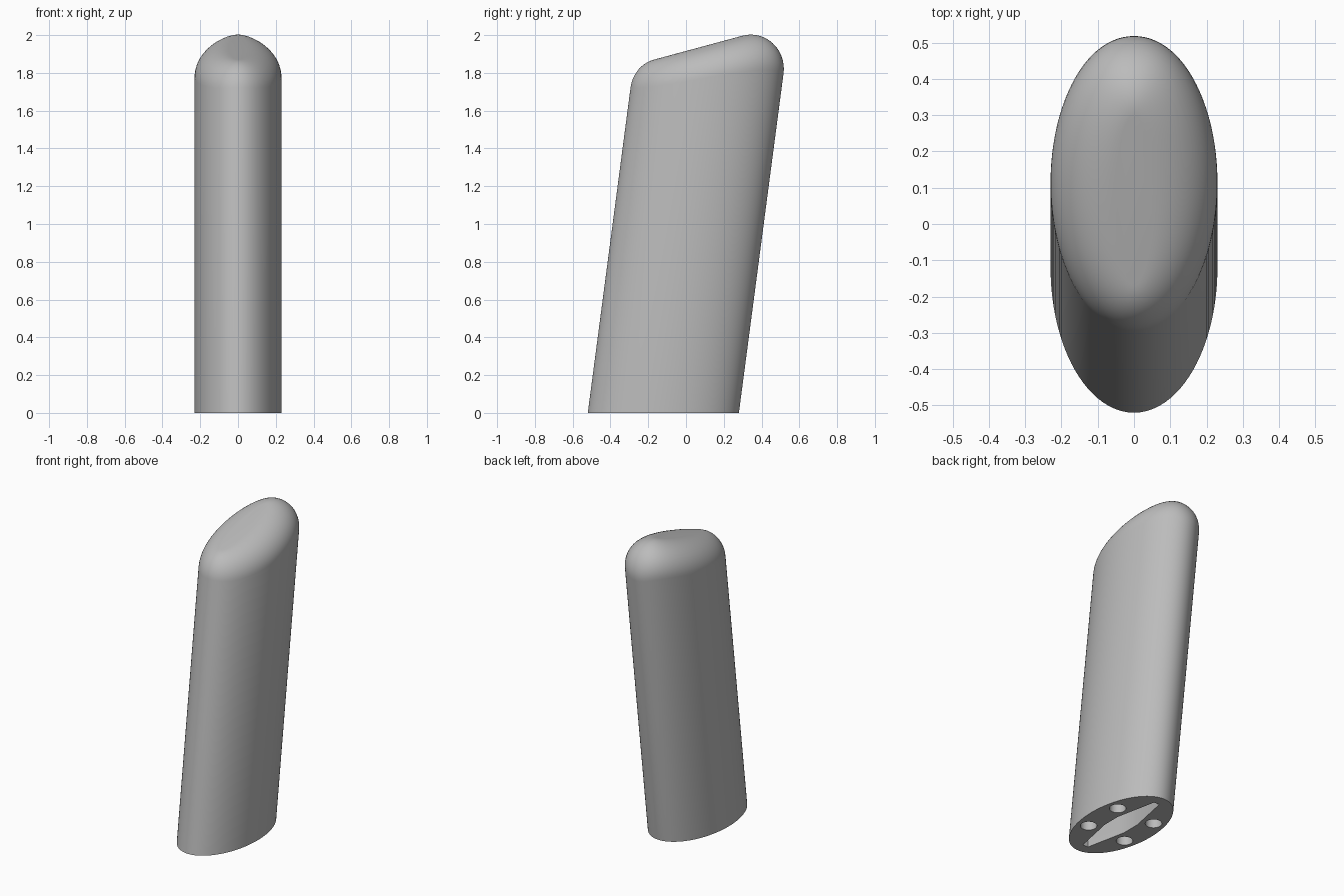
import bpy, bmesh, math
from mathutils import Vector

if "Cube" in bpy.data.objects:
    bpy.data.objects.remove(bpy.data.objects["Cube"])

SIDES, STEPS = 96, 14
RX, RY = 0.23, 0.40          # half axes of the oval section
BASE_Y, LEAN = -0.12, 0.1315  # section centre at the floor, lean per unit height
CAP_Z, SLOPE = 1.916, 0.27   # slanted top plane
FILLET = 0.18

grey = bpy.data.materials.new("grey")
grey.use_nodes = True
colour = (0.5, 0.5, 0.5, 1)
grey.diffuse_color = colour
grey.node_tree.nodes["Principled BSDF"].inputs["Base Color"].default_value = colour


def mesh_object(name, bm):
    bmesh.ops.recalc_face_normals(bm, faces=bm.faces)
    mesh = bpy.data.meshes.new(name)
    bm.to_mesh(mesh)
    bm.free()
    mesh.materials.append(grey)
    obj = bpy.data.objects.new(name, mesh)
    bpy.context.collection.objects.link(obj)
    return obj


def loft(name, rings):
    bm = bmesh.new()
    loops = [[bm.verts.new(p) for p in ring] for ring in rings]
    for low, high in zip(loops, loops[1:]):
        for i in range(len(low)):
            j = (i + 1) % len(low)
            bm.faces.new((low[i], low[j], high[j], high[i]))
    bm.faces.new(loops[0])
    bm.faces.new(loops[-1])
    return mesh_object(name, bm)


# Leaning oval column with a rounded, slanted top
plane_normal = Vector((0, -SLOPE, 1)).normalized()
wall_dir = Vector((0, LEAN, 1)).normalized()


def fillet_column(angle):
    """Floor point followed by the rounded edge at one angle of the oval."""
    c, s = math.cos(angle), math.sin(angle)
    floor = Vector((RX * c, BASE_Y + RY * s, 0))
    height = (CAP_Z + SLOPE * floor.y) / (1 - SLOPE * LEAN)
    corner = floor + Vector((0, LEAN, 1)) * height
    wall_normal = Vector((c / RX, s / RY, -LEAN * s / RY)).normalized()
    turn = wall_normal.angle(plane_normal)
    start = corner - wall_dir * FILLET * math.tan(turn / 2)
    top_y = 0.065 + 0.235 * s
    end = Vector(((RX - FILLET) * c, top_y, CAP_Z + SLOPE * top_y))
    weight = math.cos(turn / 2)
    points = [floor]
    for k in range(STEPS + 1):
        t = k / STEPS
        a, b, d = (1 - t) ** 2, 2 * t * (1 - t) * weight, t * t
        points.append((start * a + corner * b + end * d) / (a + b + d))
    return points


columns = [fillet_column(2 * math.pi * i / SIDES) for i in range(SIDES)]
body = loft("column", list(zip(*columns)))

# Sockets cut into the underside: four round holes and a tapered slot
DEPTH = 0.3
outlines = []
for sx in (-1, 1):
    for sy in (-1, 1):
        outlines.append([(sx * 0.14 + 0.05 * math.cos(k * math.pi / 16),
                          BASE_Y + sy * 0.135 + 0.05 * math.sin(k * math.pi / 16))
                         for k in range(32)])
half = [(0.02, -0.33), (0.075, -0.06), (0.075, 0.06), (0.02, 0.33)]
slot = half + [(-x, y) for x, y in reversed(half)]
outlines.append([(x, BASE_Y + y) for x, y in slot])

bpy.context.view_layer.objects.active = body
for outline in outlines:
    cutter = loft("socket_cutter", [[(x, y, z) for x, y in outline] for z in (-0.1, DEPTH)])
    cutter.hide_render = True
    cut = body.modifiers.new("socket", "BOOLEAN")
    cut.operation = "DIFFERENCE"
    cut.solver = "EXACT"
    cut.object = cutter
    bpy.ops.object.modifier_apply(modifier=cut.name)
    bpy.data.objects.remove(cutter)

body.select_set(True)
bpy.ops.object.shade_smooth_by_angle(angle=math.radians(35))
